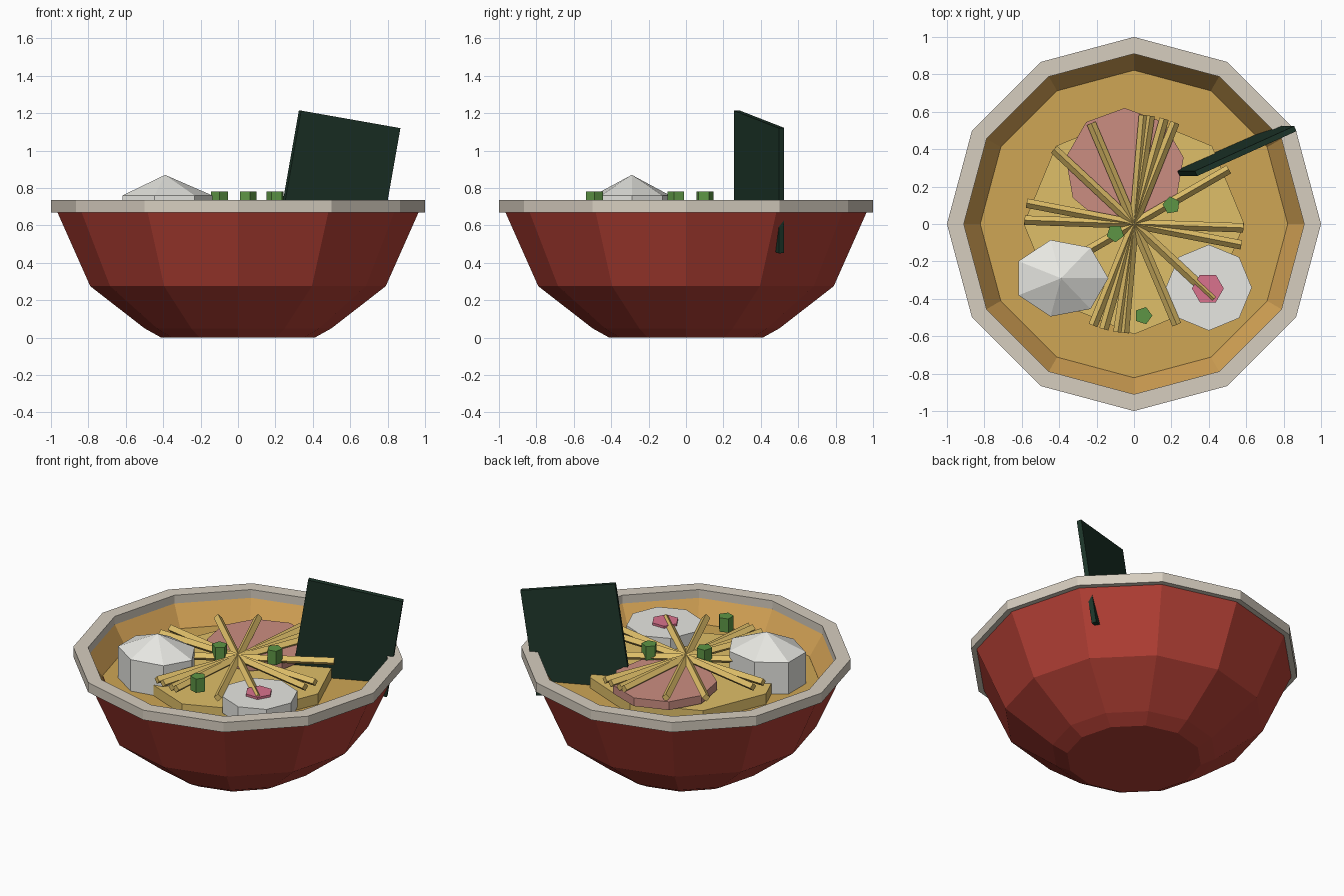
import bpy, bmesh
from math import cos, sin, tau, radians
from mathutils import Matrix, Vector

if "Cube" in bpy.data.objects:
    bpy.data.objects.remove(bpy.data.objects["Cube"])


def material(name, rgb):
    m = bpy.data.materials.new(name)
    m.diffuse_color = (*rgb, 1)
    m.use_nodes = True
    m.node_tree.nodes["Principled BSDF"].inputs["Base Color"].default_value = m.diffuse_color
    return m


RED = material("red_glaze", (0.45, 0.05, 0.035))
CREAM = material("cream", (0.67, 0.61, 0.52))
LINING = material("lining", (0.65, 0.36, 0.09))
BROTH = material("broth", (0.62, 0.38, 0.09))
NOODLE = material("noodle", (0.74, 0.52, 0.14))
MEAT = material("meat", (0.60, 0.27, 0.22))
WHITE = material("white", (0.80, 0.80, 0.76))
PINK = material("pink", (0.70, 0.17, 0.27))
GREEN = material("green", (0.11, 0.30, 0.06))
SEAWEED = material("seaweed", (0.012, 0.035, 0.022))


def finish(name, bm, mat):
    bmesh.ops.recalc_face_normals(bm, faces=bm.faces)
    me = bpy.data.meshes.new(name)
    bm.to_mesh(me)
    bm.free()
    me.materials.append(mat)
    ob = bpy.data.objects.new(name, me)
    bpy.context.collection.objects.link(ob)
    return ob


def lathe(name, profile, sides, mat, center=(0, 0), scale_y=1.0, turn=0.0,
          cap_start=True, cap_end=True, loop=False):
    """Spin (radius, z) points into flat facets; radius 0 makes a tip."""
    bm = bmesh.new()
    rings = []
    for r, z in profile:
        rings.append([bm.verts.new((center[0] + r * cos(turn + tau * i / sides),
                                    center[1] + r * scale_y * sin(turn + tau * i / sides), z))
                      for i in range(sides)])
    pairs = list(zip(rings, rings[1:]))
    if loop:
        pairs.append((rings[-1], rings[0]))
    for a, b in pairs:
        for i in range(sides):
            j = (i + 1) % sides
            bm.faces.new((a[i], a[j], b[j], b[i]))
    if not loop:
        if cap_start:
            bm.faces.new(rings[0])
        if cap_end and profile[-1][0] > 0:
            bm.faces.new(rings[-1])
    bmesh.ops.remove_doubles(bm, verts=bm.verts, dist=1e-5)
    return finish(name, bm, mat)


# Bowl: solid shell with a hollow, rim band and inner lining
lathe("bowl", [(0.41, 0), (0.50, 0.05), (0.79, 0.275), (0.97, 0.68),
               (0.925, 0.68), (0.83, 0.535)], 12, RED)
lathe("rim", [(0.91, 0.67), (1.0, 0.67), (1.0, 0.735), (0.91, 0.735)], 12, CREAM, loop=True)
lathe("lining", [(0.82, 0.54), (0.91, 0.68), (0.925, 0.68), (0.83, 0.54)], 12, LINING, loop=True)
lathe("broth", [(0.81, 0.53), (0.822, 0.55)], 12, BROTH)

# Noodle bed with crossing strands of diamond section
lathe("noodle_bed", [(0.59, 0.52), (0.59, 0.62)], 8, NOODLE)
for k, angle in enumerate((30, 68, 74, 81.5, 85, 113, 137, 169, 178)):
    strand = lathe(f"noodle_{k + 1}", [(0.025, -0.585), (0.025, 0.585)], 4, NOODLE)
    strand.data.transform(Matrix.Translation((0, 0, 0.703)) @ Matrix.Rotation(radians(angle), 4, 'Z')
                          @ Matrix.Rotation(radians(90), 4, 'Y'))

# Toppings
lathe("meat_slice", [(0.32, 0.63), (0.32, 0.685)], 9, MEAT, (-0.05, 0.30), turn=radians(90))
lathe("egg", [(0.253, 0.54), (0.253, 0.76), (0, 0.87)], 7, WHITE, (-0.39, -0.29), scale_y=0.83)
lathe("fish_cake", [(0.23, 0.59), (0.23, 0.70)], 8, WHITE, (0.40, -0.34))
lathe("fish_cake_centre", [(0.085, 0.69), (0.085, 0.715)], 6, PINK, (0.395, -0.345))
for k, (x, y, t) in enumerate(((0.20, 0.10, 100), (-0.10, -0.05, 55), (0.05, -0.49, 0))):
    lathe(f"onion_piece_{k + 1}", [(0.048, 0.69), (0.048, 0.782)], 5, GREEN, (x, y), turn=radians(t))

# Leaning seaweed sheet that pokes through the bowl wall
bm = bmesh.new()
bmesh.ops.create_cube(bm, size=1)
sheet = finish("seaweed_sheet", bm, SEAWEED)
sheet.data.transform(Matrix.Translation((0.538, 0.39, 0.833)) @ Matrix.Rotation(radians(10), 4, 'Y')
                     @ Matrix.Rotation(radians(24), 4, 'Z')
                     @ Matrix.Diagonal(Vector((0.59, 0.03, 0.68, 1))))
